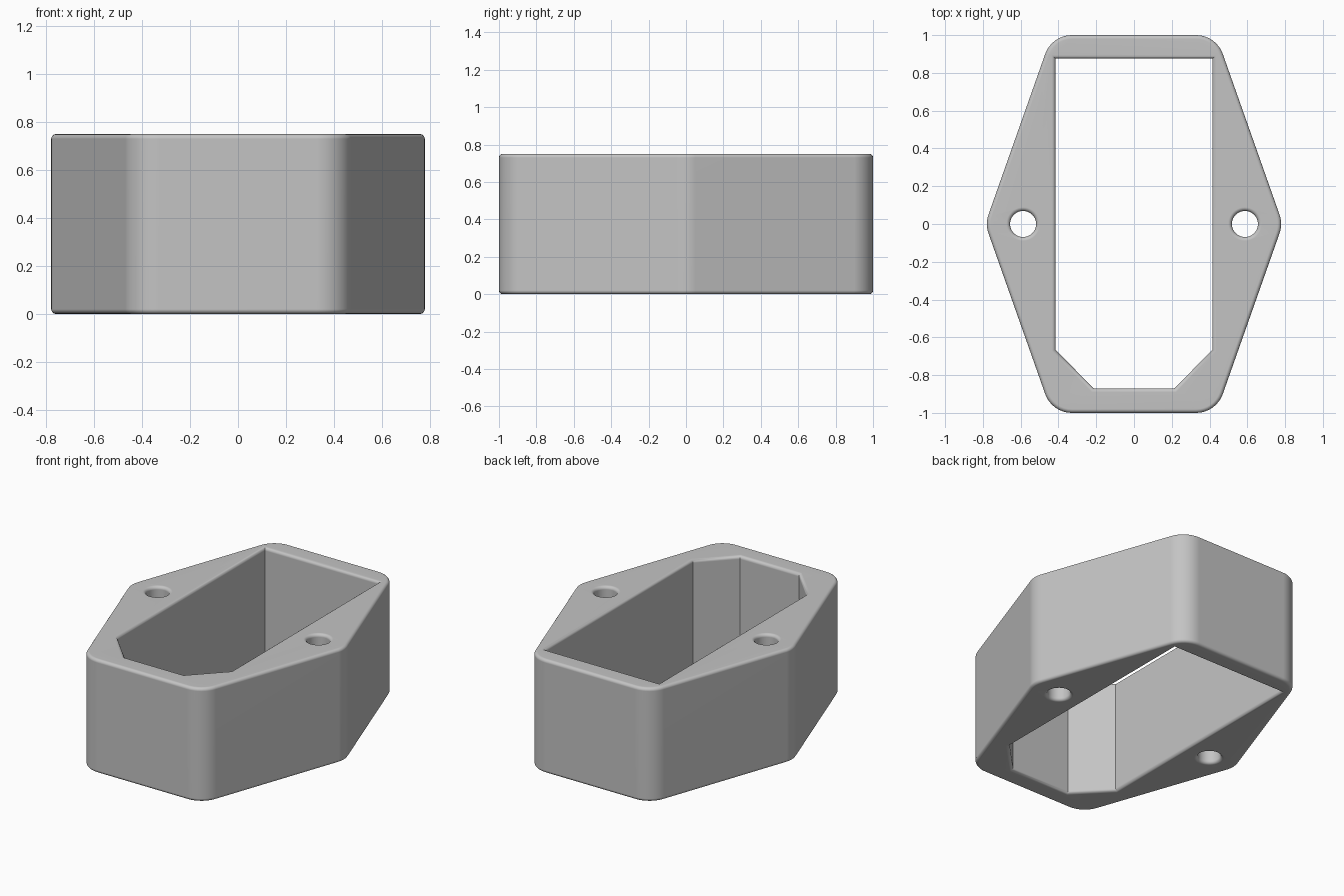
import bpy, bmesh
from math import cos, sin, pi, radians
from mathutils import Vector

HEIGHT = 0.75
RIM = 0.02        # radius of the rounded rims
CORNER = 0.15     # radius of the outer vertical corners

cube = bpy.data.objects.get("Cube")
if cube:
    bpy.data.objects.remove(cube, do_unlink=True)


def rounded(corners, radius, steps=8):
    """Round every corner of a counter-clockwise convex outline."""
    out = []
    for i, p in enumerate(corners):
        a = (corners[i - 1] - p).normalized()
        b = (corners[(i + 1) % len(corners)] - p).normalized()
        half = a.angle(b) / 2
        centre = p + (a + b).normalized() * radius / sin(half)
        start = p + a * radius * cos(half) / sin(half) - centre
        turn = pi - 2 * half
        for k in range(steps + 1):
            t = turn * k / steps
            out.append(centre + Vector((start.x * cos(t) - start.y * sin(t),
                                        start.x * sin(t) + start.y * cos(t))))
    return out


def offset(points, distance):
    """Move an outline to its left, into the material."""
    out = []
    for i, p in enumerate(points):
        d1 = (p - points[i - 1]).normalized()
        d2 = (points[(i + 1) % len(points)] - p).normalized()
        n1, n2 = Vector((-d1.y, d1.x)), Vector((-d2.y, d2.x))
        out.append(p + (n1 + n2) * distance / (1 + n1.dot(n2)))
    return out


def rim_profile(steps=4):
    """Inset and height pairs for a wall with rounded rims at both ends."""
    arc = [(RIM * (1 - sin(pi / 2 * k / steps)), RIM * (1 - cos(pi / 2 * k / steps)))
           for k in range(steps + 1)]
    return arc + [(inset, HEIGHT - z) for inset, z in reversed(arc)]


def add_wall(bm, outline):
    """Skin one outline from bottom to top; return its two end loops."""
    rings = [[bm.verts.new((p.x, p.y, z)) for p in offset(outline, inset)]
             for inset, z in rim_profile()]
    n = len(outline)
    for low, high in zip(rings, rings[1:]):
        for i in range(n):
            j = (i + 1) % n
            bm.faces.new((low[i], low[j], high[j], high[i]))
    return [[bm.edges.get((r[i], r[(i + 1) % n])) for i in range(n)]
            for r in (rings[0], rings[-1])]


# Outer hexagon, counter-clockwise
hexagon = [Vector(p) for p in ((0.788, 0), (0.435, 1), (-0.435, 1),
                               (-0.788, 0), (-0.435, -1), (0.435, -1))]
# Central opening with two clipped front corners, clockwise
opening = [Vector(p) for p in ((0.415, 0.875), (0.415, -0.665), (0.215, -0.87),
                               (-0.215, -0.87), (-0.415, -0.665), (-0.415, 0.875))]
outlines = [rounded(hexagon, CORNER), opening]
# Screw holes, clockwise
for side in (-1, 1):
    outlines.append([Vector((side * 0.587 + 0.069 * cos(t), -0.069 * sin(t)))
                     for t in (2 * pi * k / 40 for k in range(40))])

# Walls, then the flat bottom and top between them
bm = bmesh.new()
bottom, top = [], []
for outline in outlines:
    low, high = add_wall(bm, outline)
    bottom += low
    top += high
for loops, direction in ((bottom, -1), (top, 1)):
    bmesh.ops.triangle_fill(bm, edges=loops, use_beauty=True,
                            normal=Vector((0, 0, direction)))
bmesh.ops.recalc_face_normals(bm, faces=bm.faces)

mesh = bpy.data.meshes.new("housing")
bm.to_mesh(mesh)
bm.free()
housing = bpy.data.objects.new("housing", mesh)
bpy.context.collection.objects.link(housing)

# Grey plastic
grey = bpy.data.materials.new("grey")
grey.use_nodes = True
colour = (0.55, 0.55, 0.55, 1)
grey.diffuse_color = colour
grey.node_tree.nodes["Principled BSDF"].inputs["Base Color"].default_value = colour
mesh.materials.append(grey)

# Smooth rims and corners, flat large faces
bpy.ops.object.select_all(action='DESELECT')
housing.select_set(True)
bpy.context.view_layer.objects.active = housing
bpy.ops.object.shade_smooth_by_angle(angle=radians(30))
weighted = housing.modifiers.new("even_shading", 'WEIGHTED_NORMAL')
weighted.keep_sharp = True
